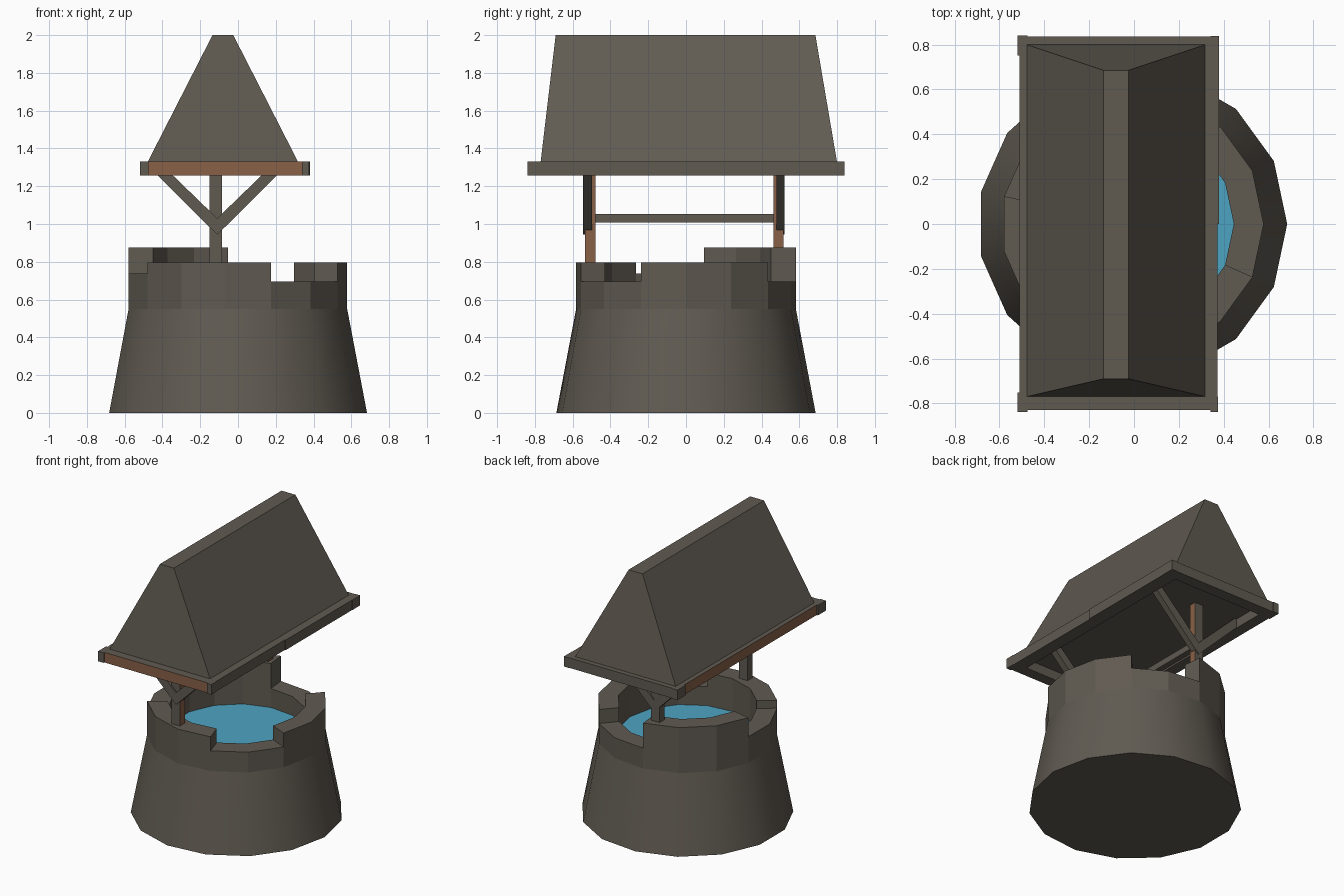
import bpy, bmesh, math

if "Cube" in bpy.data.objects:
    bpy.data.objects.remove(bpy.data.objects["Cube"])


def material(name, rgb):
    m = bpy.data.materials.new(name)
    m.diffuse_color = (*rgb, 1)
    m.use_nodes = True
    m.node_tree.nodes["Principled BSDF"].inputs["Base Color"].default_value = m.diffuse_color
    return m


GREY = material("weathered_grey", (0.117, 0.103, 0.083))
BROWN = material("bare_wood_brown", (0.25, 0.118, 0.063))
BLUE = material("water_blue", (0.075, 0.37, 0.54))
SIDES, CX = 15, -0.007


def finish(name, bm, mats):
    me = bpy.data.meshes.new(name)
    bmesh.ops.recalc_face_normals(bm, faces=bm.faces)
    bm.to_mesh(me)
    bm.free()
    for m in mats:
        me.materials.append(m)
    ob = bpy.data.objects.new(name, me)
    bpy.context.collection.objects.link(ob)
    return ob


def loft(name, bottom, top, mats=(GREY,), brown_dir=None):
    """Closed solid between two matching loops; faces along brown_dir get material 1."""
    bm = bmesh.new()
    a = [bm.verts.new(p) for p in bottom]
    b = [bm.verts.new(p) for p in top]
    n = len(a)
    bm.faces.new(a)
    bm.faces.new(b)
    for i in range(n):
        j = (i + 1) % n
        bm.faces.new((a[i], a[j], b[j], b[i]))
    bmesh.ops.recalc_face_normals(bm, faces=bm.faces)
    if brown_dir:
        for f in bm.faces:
            f.normal_update()
            if f.normal.x * brown_dir[0] + f.normal.y * brown_dir[1] > 0.9:
                f.material_index = 1
    return finish(name, bm, mats)


def rect(x0, x1, y0, y1, z):
    return [(x0, y0, z), (x1, y0, z), (x1, y1, z), (x0, y1, z)]


def box(name, x0, x1, y0, y1, z0, z1, brown_dir=None):
    return loft(name, rect(x0, x1, y0, y1, z0), rect(x0, x1, y0, y1, z1),
                (GREY, BROWN), brown_dir)


def ring_pt(r, i, z):
    a = 2 * math.pi * (i % SIDES) / SIDES
    return (CX + r * math.cos(a), r * math.sin(a), z)


def loop(r, z):
    return [ring_pt(r, i, z) for i in range(SIDES)]


# Tapered stone base, smooth sides
base = loft("well_base", loop(0.69, 0), loop(0.585, 0.55))
bpy.context.view_layer.objects.active = base
base.select_set(True)
bpy.ops.object.shade_smooth_by_angle(angle=math.radians(30))
base.select_set(False)

# Broken stone rim with a different height for each group of sectors
R_OUT, R_IN = 0.585, 0.452
heights = [0.795] * 2 + [0.695] * 2 + [0.875] * 3 + [0.738] * 2 + [0.795] * 3 + [0.695] * 2 + [0.795]
bm = bmesh.new()


def quad(*pts):
    bm.faces.new([bm.verts.new(p) for p in pts])


for i, h in enumerate(heights):
    o0, o1 = ring_pt(R_OUT, i, 0.55), ring_pt(R_OUT, i + 1, 0.55)
    n0, n1 = ring_pt(R_IN, i, 0.55), ring_pt(R_IN, i + 1, 0.55)
    up = lambda p, z: (p[0], p[1], z)
    quad(o0, o1, up(o1, h), up(o0, h))
    quad(n1, n0, up(n0, h), up(n1, h))
    quad(up(o0, h), up(o1, h), up(n1, h), up(n0, h))
    nxt = heights[(i + 1) % SIDES]
    if nxt < h:
        quad(up(o1, nxt), up(n1, nxt), up(n1, h), up(o1, h))
    elif nxt > h:
        quad(up(n1, h), up(o1, h), up(o1, nxt), up(n1, nxt))
bmesh.ops.remove_doubles(bm, verts=bm.verts, dist=0.0005)
finish("stone_rim", bm, (GREY,))

# Water surface
loft("water", loop(R_IN, 0.552), loop(R_IN, 0.56), (BLUE,))

# Posts, V braces and axle
V = [(-0.50, 1.33), (-0.145, 0.978), (-0.11, 0.945), (-0.075, 0.978), (0.28, 1.33),
     (0.20, 1.33), (-0.11, 1.03), (-0.42, 1.33)]
for side, py, by in (("front", (-0.535, -0.48), (-0.545, -0.497)),
                     ("back", (0.463, 0.515), (0.478, 0.522))):
    box(side + "_post", -0.152, -0.085, *py, 0.72, 1.33, brown_dir=(1, 0))
    loft(side + "_brace", [(x, by[0], z) for x, z in V], [(x, by[1], z) for x, z in V])
box("axle", -0.14, -0.097, -0.49, 0.475, 1.008, 1.053)

# Eave boards: front and left ones show bare wood outside
Z0, Z1 = 1.258, 1.33
box("front_eave", -0.48, 0.345, -0.83, -0.75, Z0, Z1, brown_dir=(0, -1))
box("back_eave", -0.48, 0.345, 0.75, 0.835, Z0, Z1)
box("left_eave", -0.51, -0.43, -0.75, 0.75, Z0, Z1, brown_dir=(-1, 0))
box("right_eave_front", 0.28, 0.372, -0.77, 0, Z0, Z1)
box("right_eave_back", 0.28, 0.378, 0, 0.79, Z0, Z1)
for name, x0, x1, y0, y1 in (("front_left", -0.52, -0.475, -0.838, -0.75),
                             ("back_left", -0.52, -0.475, 0.75, 0.84),
                             ("front_right", 0.34, 0.375, -0.838, -0.77),
                             ("back_right", 0.34, 0.38, 0.75, 0.838)):
    box(name + "_eave_corner", x0, x1, y0, y1, Z0, Z1)

# Steep roof with a flat ridge
loft("roof", rect(-0.48, 0.32, -0.77, 0.80, 1.325), rect(-0.135, -0.025, -0.69, 0.685, 2.0))
